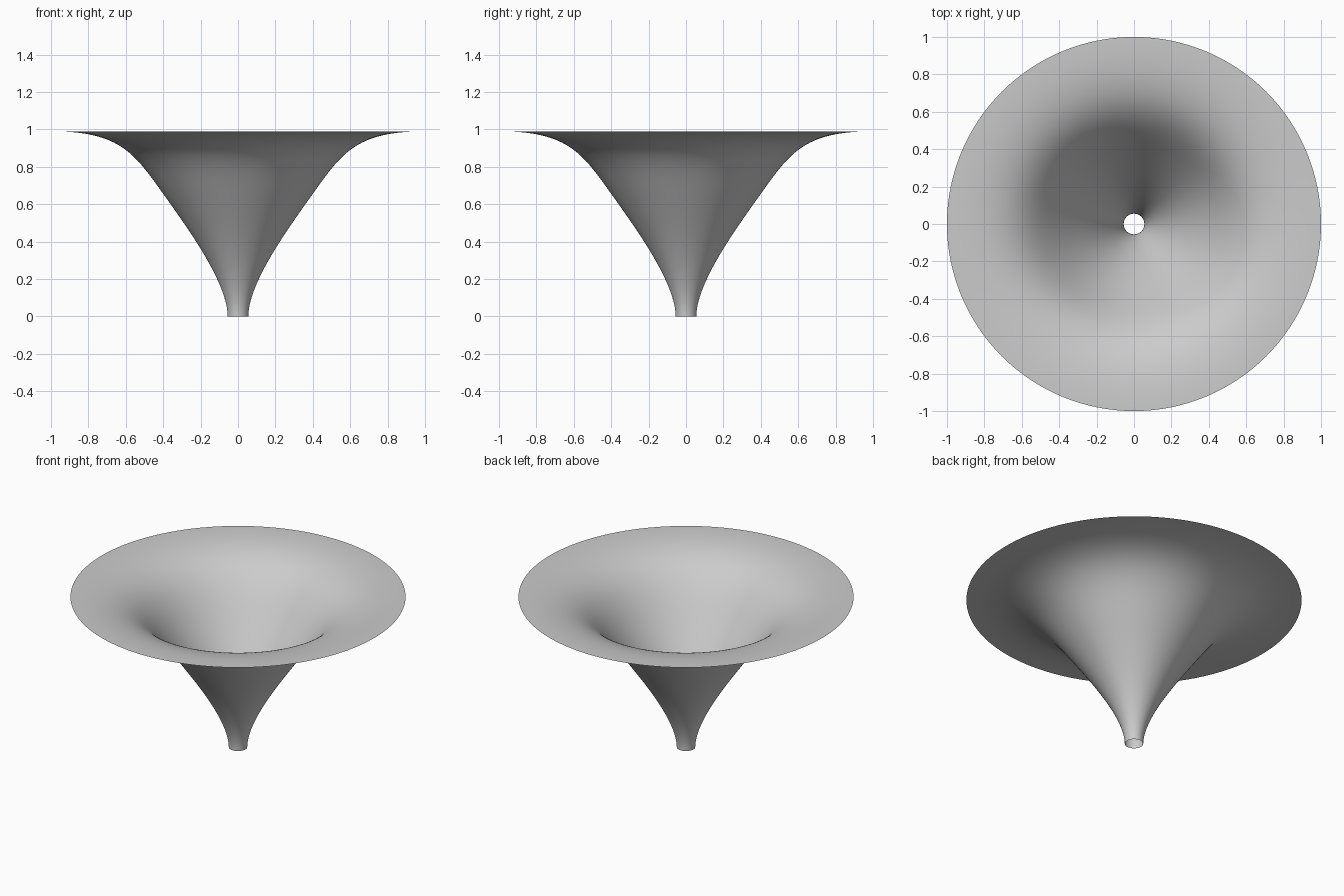
import bpy, bmesh, math
from mathutils import Vector
from mathutils.geometry import interpolate_bezier

cube = bpy.data.objects.get("Cube")
if cube:
    bpy.data.objects.remove(cube, do_unlink=True)

# Plain grey finish
grey = bpy.data.materials.new("plain_grey")
grey.use_nodes = True
colour = (0.6, 0.6, 0.6, 1)
grey.diffuse_color = colour
grey.node_tree.nodes["Principled BSDF"].inputs["Base Color"].default_value = colour


def curve(points, steps):
    """Sample one Bezier span given as (radius, height) pairs."""
    return interpolate_bezier(*[Vector((r, 0, z)) for r, z in points], steps)


# Half profile: narrow spout rising to a flared, nearly flat rim
spout = curve([(0.055, 0), (0.057, 0.18), (0.26, 0.46), (0.41, 0.67)], 25)
flare = curve([(0.41, 0.67), (0.56, 0.88), (0.64, 0.99), (1, 0.99)], 33)
profile = spout + flare[1:]

# Revolve the profile into an open, single-walled funnel
bm = bmesh.new()
verts = [bm.verts.new(p) for p in profile]
edges = [bm.edges.new(pair) for pair in zip(verts, verts[1:])]
bmesh.ops.spin(bm, geom=verts + edges, cent=(0, 0, 0), axis=(0, 0, 1),
               angle=math.tau, steps=128)
bmesh.ops.remove_doubles(bm, verts=bm.verts, dist=0.0001)
bmesh.ops.recalc_face_normals(bm, faces=bm.faces)
for face in bm.faces:
    face.smooth = True

mesh = bpy.data.meshes.new("funnel")
bm.to_mesh(mesh)
bm.free()
mesh.materials.append(grey)
funnel = bpy.data.objects.new("funnel", mesh)
bpy.context.collection.objects.link(funnel)
